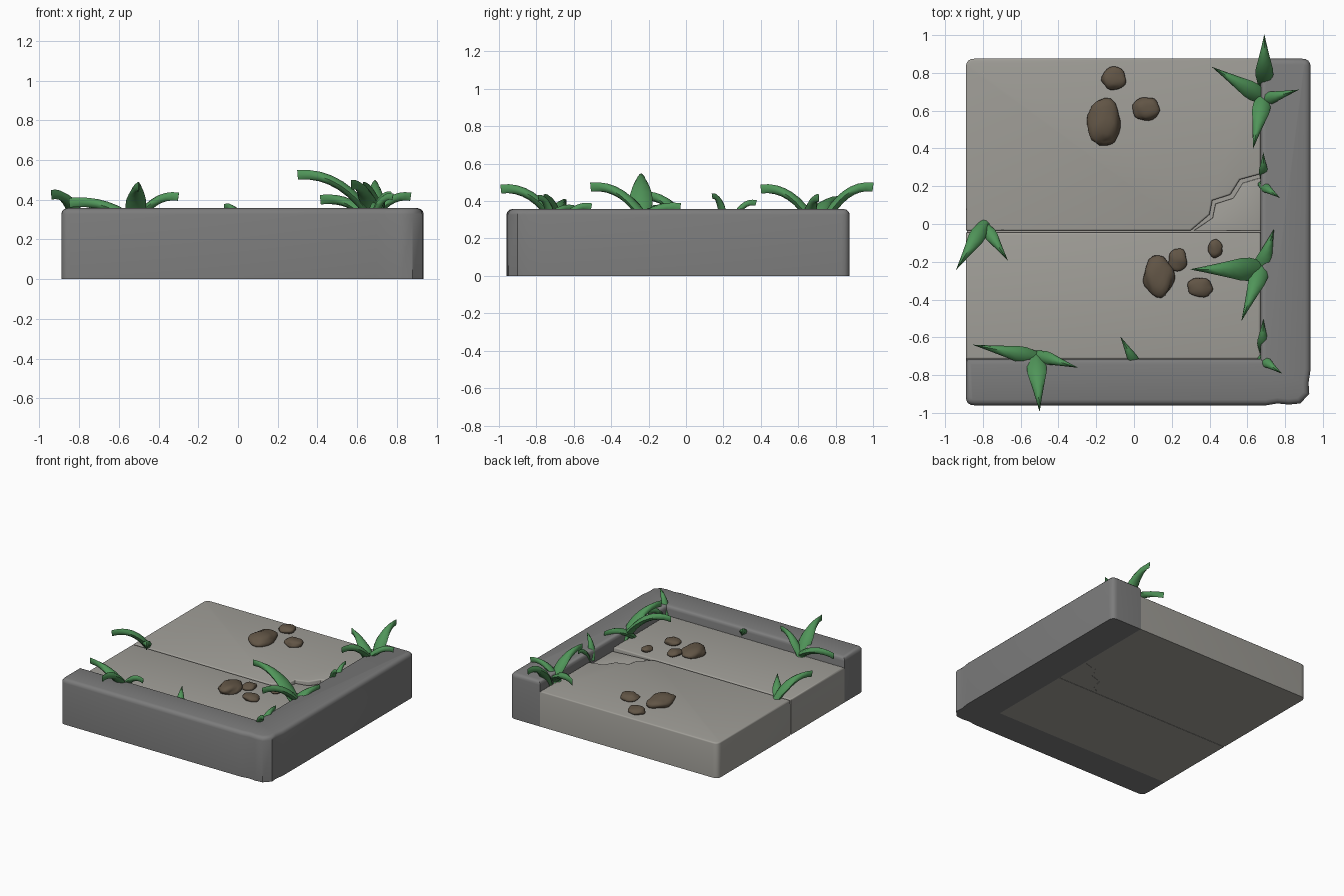
import bpy, bmesh, math, random
from mathutils import Vector, noise

if "Cube" in bpy.data.objects:
    bpy.data.objects.remove(bpy.data.objects["Cube"])

random.seed(4)
SLAB = 0.28


def material(name, rgb):
    m = bpy.data.materials.new(name)
    m.diffuse_color = (*rgb, 1)
    m.use_nodes = True
    m.node_tree.nodes["Principled BSDF"].inputs["Base Color"].default_value = m.diffuse_color
    return m


STONE = material("pale_stone", (0.36, 0.35, 0.32))
KERB = material("dark_stone", (0.2, 0.2, 0.2))
PEBBLE = material("brown_rock", (0.12, 0.09, 0.06))
LEAF = material("green_leaf", (0.08, 0.3, 0.1))


def finish(name, bm, mat, angle=40):
    bmesh.ops.recalc_face_normals(bm, faces=bm.faces)
    me = bpy.data.meshes.new(name)
    bm.to_mesh(me)
    bm.free()
    ob = bpy.data.objects.new(name, me)
    bpy.context.collection.objects.link(ob)
    me.materials.append(mat)
    bpy.context.view_layer.objects.active = ob
    ob.select_set(True)
    bpy.ops.object.shade_smooth_by_angle(angle=math.radians(angle))
    ob.select_set(False)
    return ob


def prism(name, pts, z0, z1, mat, bevel, rounds=(), r=0.045, tilt=None):
    """Extruded outline with chosen corners rounded and a bevelled top rim."""
    outline = []
    for i, p in enumerate(pts):
        p = Vector(p)
        if i in rounds:
            a = p + (Vector(pts[i - 1]) - p).normalized() * r
            b = p + (Vector(pts[(i + 1) % len(pts)]) - p).normalized() * r
            for k in range(5):
                t = k / 4
                outline.append(a * (1 - t) ** 2 + p * 2 * t * (1 - t) + b * t * t)
        else:
            outline.append(p)
    bm = bmesh.new()
    face = bm.faces.new([bm.verts.new((p.x, p.y, z0)) for p in outline])
    new = bmesh.ops.extrude_face_region(bm, geom=[face], use_keep_orig=True)["geom"]
    for v in new:
        if isinstance(v, bmesh.types.BMVert):
            v.co.z = z1 + (tilt(v.co) if tilt else 0)
    bmesh.ops.recalc_face_normals(bm, faces=bm.faces)
    if bevel:
        rim = [e for e in bm.edges if all(v.co.z > (z0 + z1) / 2 for v in e.verts)]
        bmesh.ops.bevel(bm, geom=rim, offset=bevel, segments=3, profile=0.5,
                        affect='EDGES', clamp_overlap=False)
    return finish(name, bm, mat)


# L-shaped kerb with a worn outer corner
prism("kerb", [(-0.89, -0.96), (0.70, -0.96), (0.76, -0.95), (0.82, -0.956), (0.88, -0.95),
               (0.928, -0.90), (0.924, -0.84), (0.935, -0.77), (0.935, 0.875), (0.67, 0.875),
               (0.67, -0.715), (-0.89, -0.715)],
      0, 0.357, KERB, 0.03, rounds=(0, 8))

# Paving: front slab, broken back slab, sunken fragment and bedding
prism("front_slab", [(-0.89, -0.715), (0.67, -0.715), (0.67, -0.045), (-0.89, -0.045)],
      0, SLAB, STONE, 0.012)
crack = [(0.30, -0.035), (0.40, 0.05), (0.415, 0.125), (0.51, 0.155), (0.56, 0.235), (0.67, 0.265)]
prism("back_slab", [(-0.89, -0.035)] + crack + [(0.67, 0.875), (-0.89, 0.875)],
      0, SLAB, STONE, 0.01, rounds=(8,))
prism("broken_fragment", [(x + 0.016, y - 0.018 if i else y) for i, (x, y) in enumerate(crack[:-1])]
      + [(0.67, 0.245), (0.67, -0.035)], 0, SLAB - 0.01, STONE, 0.005,
      tilt=lambda c: -0.05 * (c.x - 0.3))
prism("bedding", [(-0.885, -0.70), (0.69, -0.70), (0.69, 0.83), (-0.885, 0.83)],
      0.002, SLAB - 0.035, STONE, 0)


# Loose rocks: flattened lumpy spheres
def rock(i, x, y, rx, ry):
    bm = bmesh.new()
    bmesh.ops.create_icosphere(bm, subdivisions=3, radius=1)
    for v in bm.verts:
        d = 1 + 0.22 * noise.noise(v.co * 1.3 + Vector((i * 7.3, i * 2.1, 0)))
        v.co = Vector((x, y, SLAB + 0.018)) + Vector((v.co.x * rx, v.co.y * ry, v.co.z * 0.45 * (rx + ry) / 2)) * d
    finish(f"rock_{i}", bm, PEBBLE, 60)


for i, args in enumerate([(-0.155, 0.535, 0.09, 0.12), (-0.105, 0.77, 0.065, 0.06),
                          (0.065, 0.61, 0.07, 0.062), (0.13, -0.285, 0.08, 0.105),
                          (0.23, -0.19, 0.05, 0.058), (0.35, -0.335, 0.066, 0.052),
                          (0.43, -0.13, 0.04, 0.048)]):
    rock(i, *args)


# Grass: a blade arcs from base to tip, narrowing sideways but keeping its depth
def blade(bm, base, tip, tip_z, width, base_z=0.27):
    a, c = Vector((*base, base_z)), Vector((*tip, tip_z))
    b = a.lerp(c, 0.42)
    b.z = tip_z + 0.02
    rings, n, sides = [], 8, 8
    for k in range(n + 1):
        t = k / n
        p = a * (1 - t) ** 2 + b * 2 * t * (1 - t) + c * t * t
        d = ((b - a) * (1 - t) + (c - b) * t).normalized()
        side = d.cross(Vector((0, 0, 1))).normalized()
        up = side.cross(d)
        w = width / 2 * (0.6 + 0.4 * t / 0.3 if t < 0.3 else (1 - t) / 0.7) + 0.001
        h = min(0.024, width * 0.3)
        rings.append([bm.verts.new(p + side * w * math.cos(q) + up * h * math.sin(q))
                      for q in (math.tau * j / sides for j in range(sides))])
    for r0, r1 in zip(rings, rings[1:]):
        for j in range(sides):
            bm.faces.new((r0[j], r0[j - 1], r1[j - 1], r1[j]))
    bm.faces.new(rings[0])
    bm.faces.new(rings[-1])


TUFTS = {
    "right_grass": [((0.70, -0.24), (0.30, -0.24), 0.525, 0.13), ((0.66, -0.28), (0.74, -0.03), 0.365, 0.10),
                    ((0.69, -0.20), (0.57, -0.51), 0.475, 0.10)],
    "back_grass": [((0.70, 0.66), (0.415, 0.83), 0.40, 0.10), ((0.66, 0.65), (0.87, 0.71), 0.415, 0.07),
                   ((0.69, 0.69), (0.63, 0.40), 0.465, 0.10), ((0.69, 0.73), (0.69, 1.0), 0.475, 0.10)],
    "front_grass": [((-0.50, -0.71), (-0.85, -0.64), 0.385, 0.09), ((-0.52, -0.69), (-0.30, -0.76), 0.415, 0.07),
                    ((-0.52, -0.69), (-0.50, -0.99), 0.465, 0.11)],
    "left_grass": [((-0.79, 0.0), (-0.94, -0.24), 0.425, 0.09), ((-0.79, -0.01), (-0.67, -0.19), 0.355, 0.07)],
    "small_grass": [((0.02, -0.76), (-0.07, -0.60), 0.36, 0.06), ((0.68, -0.67), (0.685, -0.505), 0.37, 0.06),
                    ((0.67, -0.71), (0.78, -0.79), 0.415, 0.055), ((0.685, 0.24), (0.685, 0.375), 0.39, 0.05),
                    ((0.67, 0.21), (0.77, 0.14), 0.425, 0.05)],
}
for name, blades in TUFTS.items():
    bm = bmesh.new()
    for b in blades:
        blade(bm, *b)
    finish(name, bm, LEAF, 50)
